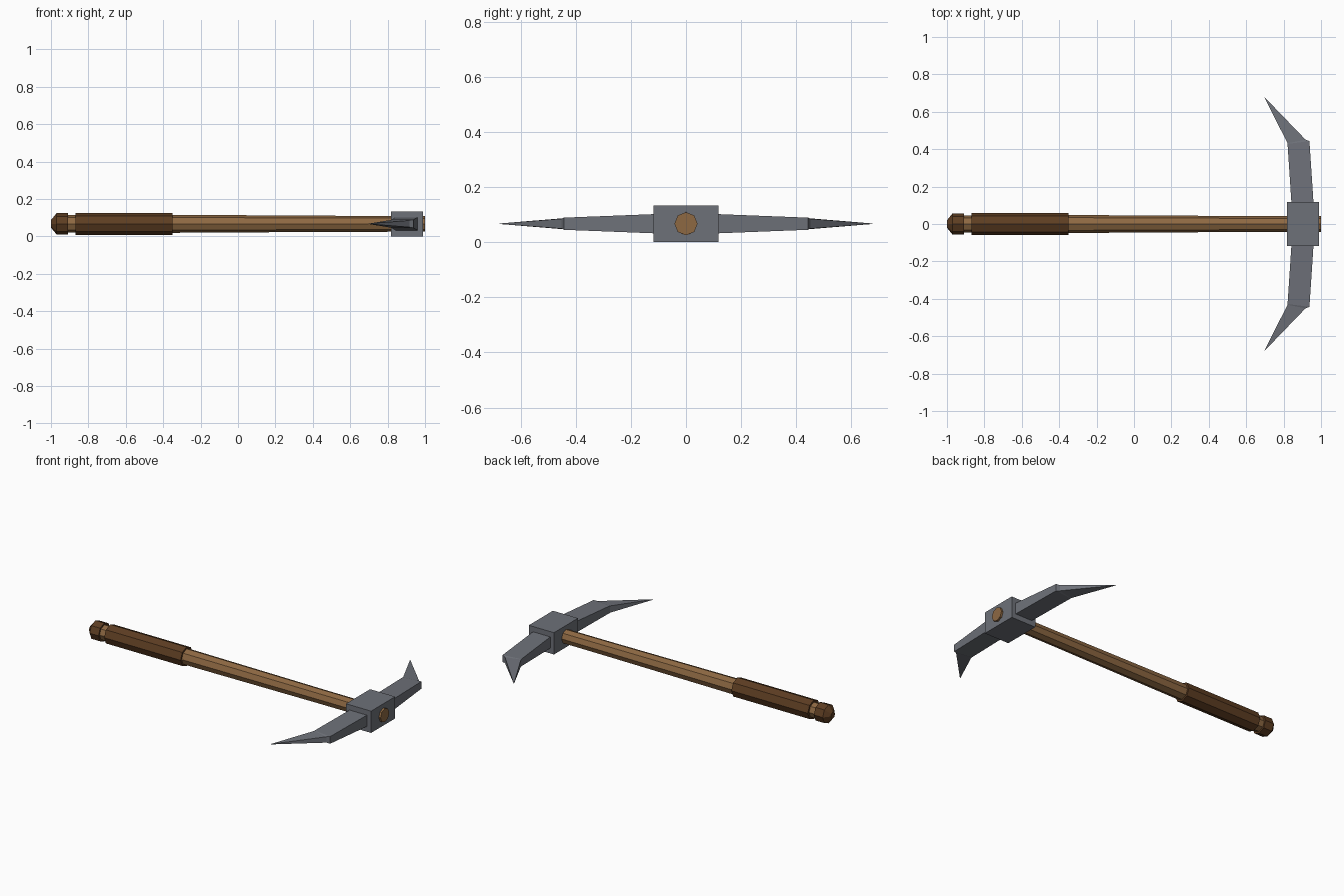
import bpy, bmesh, math

default = bpy.data.objects.get("Cube")
if default:
    bpy.data.objects.remove(default, do_unlink=True)

MID = 0.067   # height of the handle axis


def material(name, rgb):
    m = bpy.data.materials.new(name)
    m.use_nodes = True
    m.diffuse_color = (*rgb, 1)
    bsdf = m.node_tree.nodes["Principled BSDF"]
    bsdf.inputs["Base Color"].default_value = (*rgb, 1)
    bsdf.inputs["Roughness"].default_value = 0.8
    return m


def loft(name, sections, mat):
    """Skin a list of equally sized vertex rings and cap both ends."""
    bm = bmesh.new()
    rings = [[bm.verts.new(p) for p in s] for s in sections]
    n = len(rings[0])
    for a, b in zip(rings, rings[1:]):
        for i in range(n):
            j = (i + 1) % n
            bm.faces.new((a[i], a[j], b[j], b[i]))
    bm.faces.new(rings[0])
    bm.faces.new(rings[-1])
    bmesh.ops.recalc_face_normals(bm, faces=bm.faces)
    mesh = bpy.data.meshes.new(name)
    bm.to_mesh(mesh)
    bm.free()
    mesh.materials.append(mat)
    obj = bpy.data.objects.new(name, mesh)
    bpy.context.collection.objects.link(obj)
    return obj


def ring(x, r, sides=8):
    """Eight-sided ring around the handle axis, one corner straight up."""
    angles = [2 * math.pi * i / sides for i in range(sides)]
    return [(x, r * math.sin(a), MID + r * math.cos(a)) for a in angles]


def blade_section(inner, outer, half_in, half_out, side):
    """Four-cornered section of a pick arm, from inner to outer edge."""
    (xi, yi), (xo, yo) = inner, outer
    return [(xi, side * yi, MID - half_in), (xo, side * yo, MID - half_out),
            (xo, side * yo, MID + half_out), (xi, side * yi, MID + half_in)]


wood = material("light wood", (0.27, 0.14, 0.055))
leather = material("dark brown leather", (0.11, 0.047, 0.016))
steel = material("grey steel", (0.155, 0.165, 0.19))

# Handle, grip and pommel
loft("handle", [ring(-0.95, 0.046), ring(-0.35, 0.048),
                ring(0.54, 0.043), ring(1.0, 0.042)], wood)
loft("grip", [ring(-0.87, 0.059), ring(-0.35, 0.059)], leather)
loft("pommel", [ring(-1.0, 0.02), ring(-0.97, 0.057), ring(-0.91, 0.057)], leather)

# Head block
loft("head_block", [[(x, -0.117, 0), (x, 0.117, 0), (x, 0.117, 2 * MID),
                     (x, -0.117, 2 * MID)] for x in (0.817, 0.988)], steel)

# Two mirrored arms, each ending in a swept-back point
for label, side in (("back", 1), ("front", -1)):
    loft(label + "_pick_arm", [
        blade_section((0.842, 0.11), (0.96, 0.11), 0.035, 0.035, side),
        blade_section((0.821, 0.428), (0.938, 0.443), 0.022, 0.022, side),
        blade_section((0.821, 0.432), (0.917, 0.451), 0.021, 0.018, side),
        blade_section((0.698, 0.675), (0.7, 0.676), 0.001, 0.001, side)], steel)
